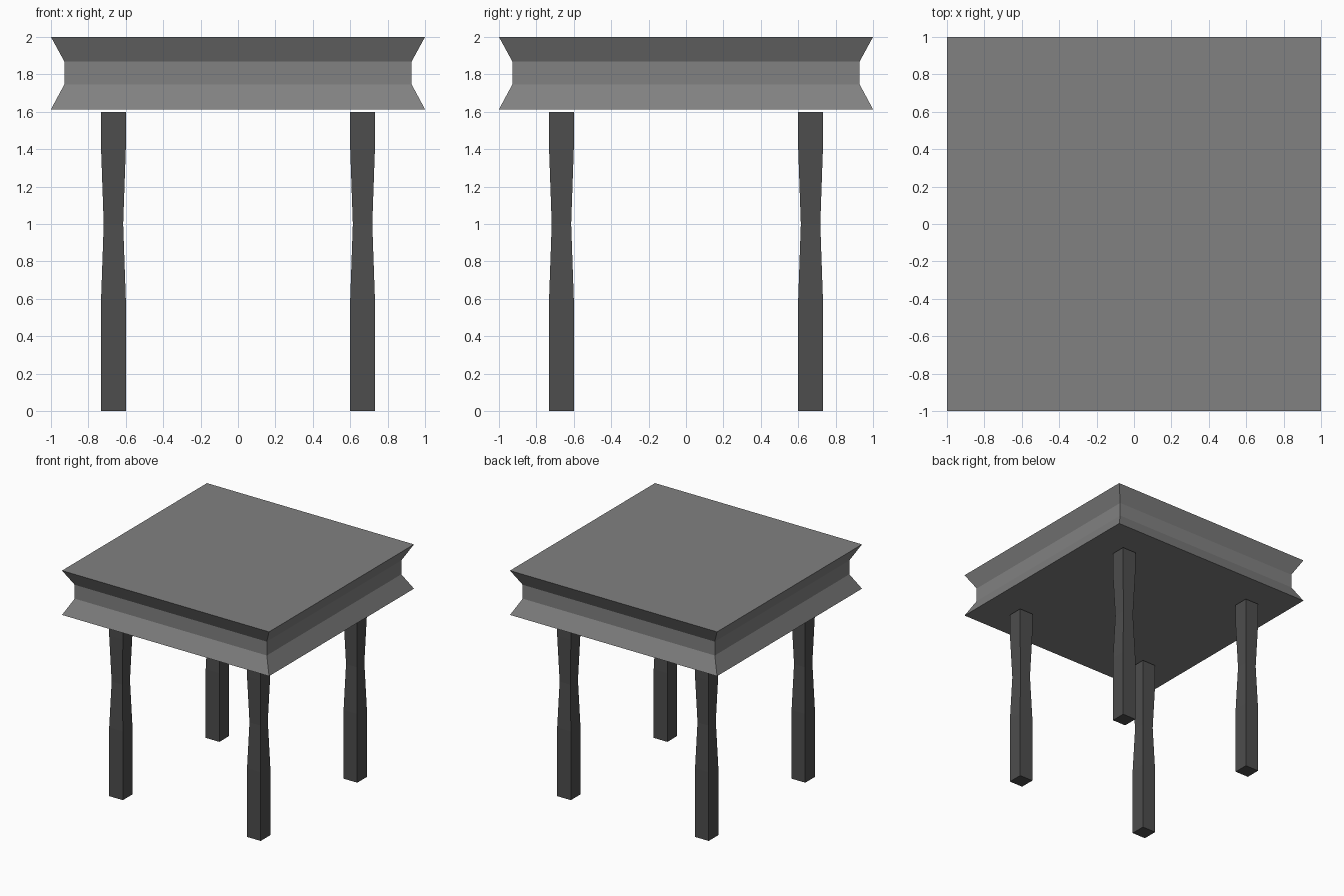
import bpy
import bmesh

if "Cube" in bpy.data.objects:
    bpy.data.objects.remove(bpy.data.objects["Cube"])


def grey(name, value):
    mat = bpy.data.materials.new(name)
    mat.diffuse_color = (value, value, value, 1)
    mat.use_nodes = True
    mat.node_tree.nodes["Principled BSDF"].inputs["Base Color"].default_value = mat.diffuse_color
    return mat


def square_loft(name, profile, centre, mat):
    """Stack square rings of (half width, height), skin them and cap the ends."""
    cx, cy = centre
    bm = bmesh.new()
    rings = [[bm.verts.new((cx + sx * h, cy + sy * h, z))
              for sx, sy in ((-1, -1), (1, -1), (1, 1), (-1, 1))]
             for h, z in profile]
    for low, high in zip(rings, rings[1:]):
        for i in range(4):
            j = (i + 1) % 4
            bm.faces.new((low[i], low[j], high[j], high[i]))
    bm.faces.new(rings[0][::-1])
    bm.faces.new(rings[-1])
    mesh = bpy.data.meshes.new(name)
    bm.to_mesh(mesh)
    bm.free()
    mesh.materials.append(mat)
    obj = bpy.data.objects.new(name, mesh)
    bpy.context.collection.objects.link(obj)
    return obj


top_grey = grey("mid grey", 0.22)
leg_grey = grey("dark grey", 0.075)

# Table top with a recessed band round its edge
square_loft("table_top",
            [(1.0, 1.613), (0.928, 1.747), (0.928, 1.868), (1.0, 2.0)],
            (0, 0), top_grey)

# Four square legs, waisted at mid height
leg_profile = [(0.066, 0), (0.066, 0.6), (0.059, 0.8), (0.052, 1.0),
               (0.059, 1.2), (0.066, 1.4), (0.066, 1.6)]
for side, x in (("left", -0.666), ("right", 0.666)):
    for end, y in (("front", -0.666), ("back", 0.666)):
        square_loft(f"{end}_{side}_leg", leg_profile, (x, y), leg_grey)
